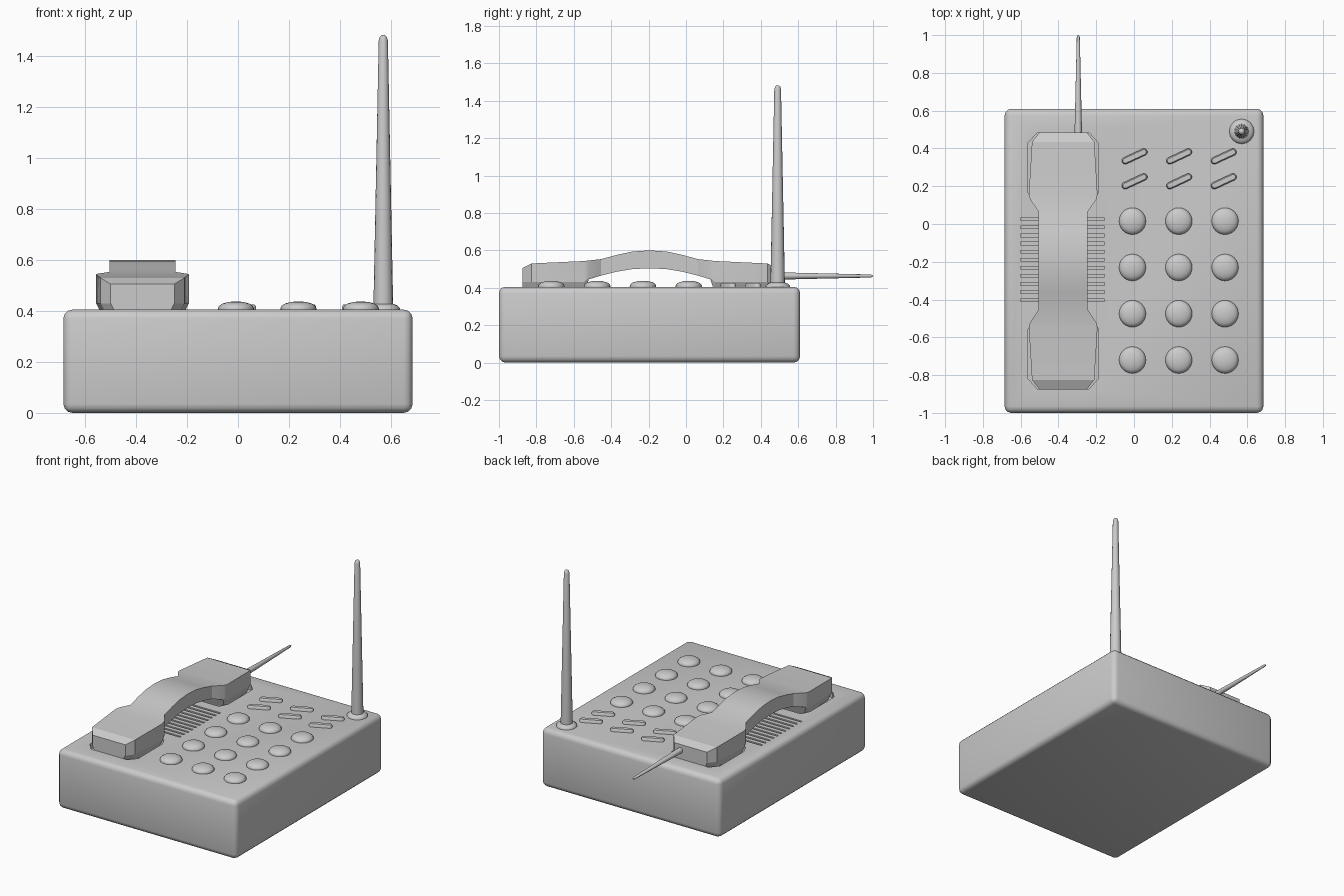
import bpy, bmesh, math
from mathutils import Matrix, Vector

if "Cube" in bpy.data.objects:
    bpy.data.objects.remove(bpy.data.objects["Cube"], do_unlink=True)

grey = bpy.data.materials.new("plain grey")
grey.use_nodes = True
grey.diffuse_color = (0.6, 0.6, 0.6, 1)
grey.node_tree.nodes["Principled BSDF"].inputs["Base Color"].default_value = (0.6, 0.6, 0.6, 1)

TOP = 0.405          # height of the base's upper face
HX, HY = -0.375, -0.195   # centre of the handset


def finish(bm, name, angle=35):
    bmesh.ops.recalc_face_normals(bm, faces=bm.faces[:])
    mesh = bpy.data.meshes.new(name)
    bm.to_mesh(mesh)
    bm.free()
    mesh.materials.append(grey)
    obj = bpy.data.objects.new(name, mesh)
    bpy.context.collection.objects.link(obj)
    smooth(obj, angle)
    return obj


def smooth(obj, angle):
    bpy.ops.object.select_all(action='DESELECT')
    obj.select_set(True)
    bpy.context.view_layer.objects.active = obj
    bpy.ops.object.shade_smooth_by_angle(angle=math.radians(angle))


def add_box(bm, size, centre):
    m = Matrix.Translation(centre) @ Matrix.Diagonal((*size, 1))
    bmesh.ops.create_cube(bm, size=1, matrix=m)


def loft(bm, rings):
    loops = [[bm.verts.new(p) for p in ring] for ring in rings]
    n = len(loops[0])
    for a, b in zip(loops, loops[1:]):
        for i in range(n):
            j = (i + 1) % n
            bm.faces.new((a[i], a[j], b[j], b[i]))
    bm.faces.new(loops[0])
    bm.faces.new(loops[-1])


def lathe(name, profile, matrix, sides=16):
    bm = bmesh.new()
    loft(bm, [[matrix @ Vector((r * math.cos(t), r * math.sin(t), z))
               for t in (2 * math.pi * i / sides for i in range(sides))]
              for r, z in profile])
    return finish(bm, name, 50)


# Rounded base box
bm = bmesh.new()
add_box(bm, (1.37, 1.61, TOP), (0, -0.195, TOP / 2))
bmesh.ops.bevel(bm, geom=bm.edges[:], offset=0.035, segments=3, profile=0.5, affect='EDGES')
base = finish(bm, "base")

# Cutter: vent slots and the two cradle wells
bm = bmesh.new()
for i in range(11):
    add_box(bm, (0.445, 0.014, 0.05), (-0.378, 0.025 - 0.0428 * i, TOP))
well = [(0.68, 0.135), (0.625, 0.185), (0.36, 0.185), (0.30, 0.155)]
for s in (1, -1):
    outline = [(HX + w, HY + s * d) for d, w in well]
    outline += [(HX - w, HY + s * d) for d, w in reversed(well)]
    loft(bm, [[(x, y, z) for x, y in outline] for z in (0.365, 0.5)])
cutter = finish(bm, "slot_cutter")
cutter.hide_render = True
mod = base.modifiers.new("slots", 'BOOLEAN')
mod.operation = 'DIFFERENCE'
mod.solver = 'EXACT'
mod.object = cutter
bpy.ops.object.select_all(action='DESELECT')
base.select_set(True)
bpy.context.view_layer.objects.active = base
bpy.ops.object.modifier_apply(modifier=mod.name)
bpy.data.objects.remove(cutter, do_unlink=True)
smooth(base, 35)

# Handset: sections (distance from middle, half width, top, underside), mirrored
half = [(0.68, 0.125, 0.505, 0.37), (0.63, 0.165, 0.53, 0.37),
        (0.35, 0.182, 0.543, 0.37), (0.325, 0.175, 0.546, 0.445),
        (0.26, 0.13, 0.553, 0.465), (0.17, 0.13, 0.577, 0.487),
        (0.09, 0.13, 0.594, 0.5), (0, 0.13, 0.6, 0.504)]
stations = [(-d, w, t, b) for d, w, t, b in half]
stations += [(d, w, t, b) for d, w, t, b in reversed(half[:-1])]
bm = bmesh.new()
rings = []
for d, w, t, b in stations:
    cup = b < 0.4
    low, inset = (0.43, 0.03) if cup else (b + 0.01, 0)
    right = [(w - inset, b), (w, low), (w, t)]
    ring = right + [(-x, z) for x, z in reversed(right)]
    rings.append([(HX + x, HY + d, z) for x, z in ring])
loft(bm, rings)
finish(bm, "handset", 20)

# Domed number buttons
dome = [(0.068, -0.01), (0.071, 0.004), (0.066, 0.015), (0.052, 0.024),
        (0.03, 0.030), (0.008, 0.032)]
for row in range(4):
    for col in range(3):
        at = Matrix.Translation((-0.008 + 0.245 * col, 0.015 - 0.245 * row, TOP))
        lathe(f"number_button_{row}_{col}", dome, at, 24)

# Slanted pill-shaped function keys
for row in range(2):
    for col in range(3):
        at = (Matrix.Translation((0.003 + 0.236 * col, 0.358 - 0.132 * row, TOP))
              @ Matrix.Rotation(math.radians(25), 4, 'Z'))
        rings = []
        for r, z in ((0.019, -0.01), (0.019, 0.012), (0.013, 0.02)):
            ring = []
            for i in range(16):
                t = math.pi * (i + 0.5) / 8
                x = r * math.cos(t) + math.copysign(0.054, math.cos(t))
                ring.append(at @ Vector((x, r * math.sin(t), z)))
            rings.append(ring)
        bm = bmesh.new()
        loft(bm, rings)
        finish(bm, f"function_key_{row}_{col}", 50)

# Base antenna with its collar
spot = Matrix.Translation((0.57, 0.49, TOP))
lathe("antenna_collar", [(0.066, -0.01), (0.066, 0.005), (0.056, 0.016), (0.036, 0.024)], spot)
lathe("base_antenna", [(0.039, 0), (0.033, 0.3), (0.018, 1.055), (0.014, 1.07), (0.006, 1.077)], spot)

# Handset antenna pointing backward
back = Matrix.Translation((-0.295, 0.43, 0.463)) @ Matrix.Rotation(math.radians(-90), 4, 'X')
lathe("handset_antenna", [(0.021, 0), (0.008, 0.56), (0.003, 0.57)], back, 12)
